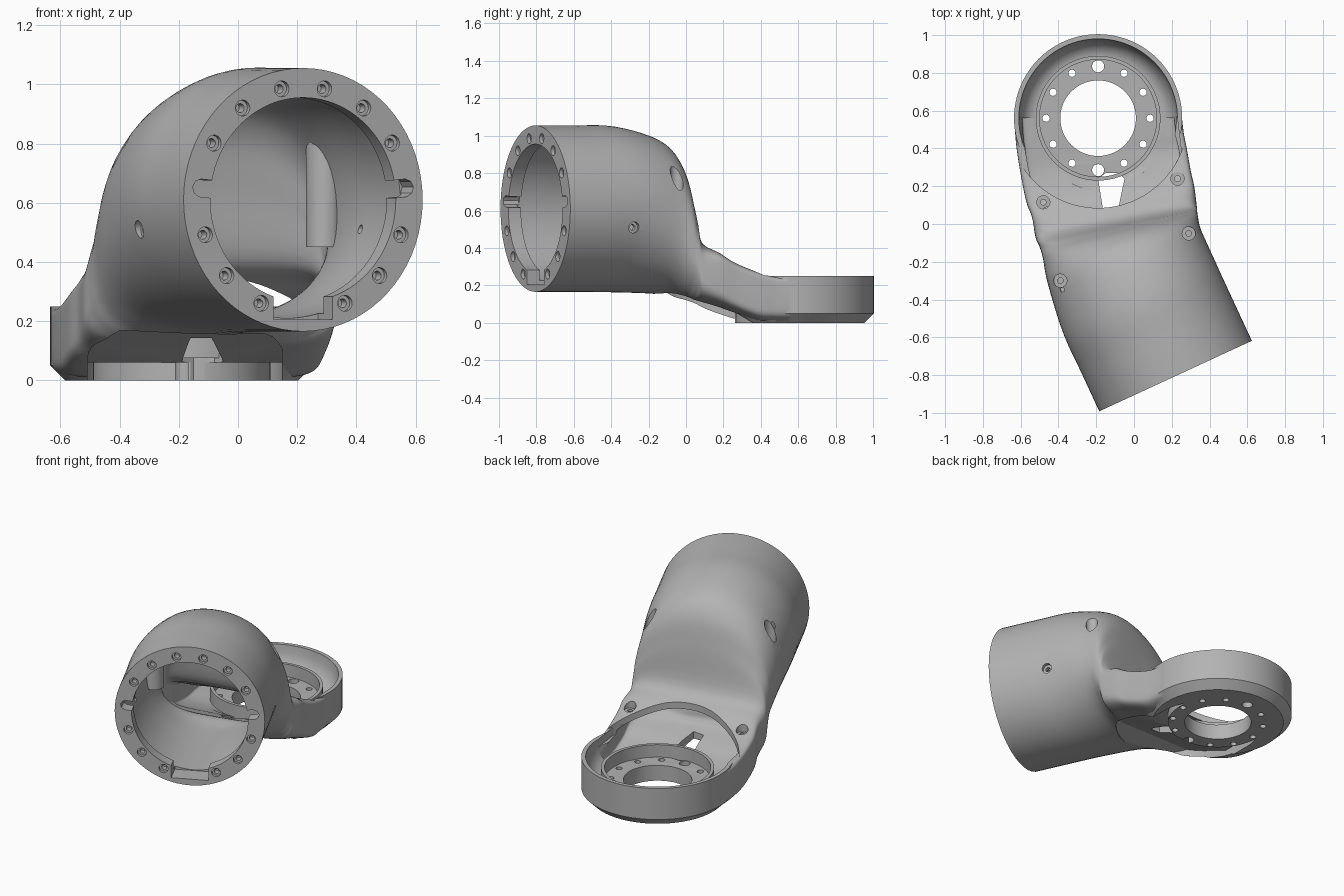
import bpy, bmesh, math
from math import sin, cos, pi, radians
from mathutils import Matrix, Vector

if "Cube" in bpy.data.objects:
    bpy.data.objects.remove(bpy.data.objects["Cube"])

grey = bpy.data.materials.new("cast_metal_grey")
grey.use_nodes = True
grey.diffuse_color = (0.45, 0.45, 0.45, 1)
grey.node_tree.nodes["Principled BSDF"].inputs["Base Color"].default_value = (0.45, 0.45, 0.45, 1)


def skin(name, rings, closed=False):
    """Join rings of points into a solid; closed also joins last to first."""
    bm = bmesh.new()
    rows = [[bm.verts.new(p) for p in ring] for ring in rings]
    n = len(rows[0])
    pairs = list(zip(rows, rows[1:])) + ([(rows[-1], rows[0])] if closed else [])
    for a, b in pairs:
        for i in range(n):
            j = (i + 1) % n
            bm.faces.new((a[i], a[j], b[j], b[i]))
    if not closed:
        bm.faces.new(rows[0])
        bm.faces.new(rows[-1])
    bmesh.ops.recalc_face_normals(bm, faces=bm.faces)
    mesh = bpy.data.meshes.new(name)
    bm.to_mesh(mesh)
    bm.free()
    mesh.materials.append(grey)
    ob = bpy.data.objects.new(name, mesh)
    bpy.context.collection.objects.link(ob)
    return ob


def lathe(name, profile, matrix=Matrix(), seg=96, closed=False):
    rings = [[matrix @ Vector((r * cos(2 * pi * i / seg), r * sin(2 * pi * i / seg), z))
              for i in range(seg)] for r, z in profile]
    return skin(name, rings, closed)


def prism(name, outline, low, high, matrix=Matrix()):
    return skin(name, [[matrix @ Vector((x, y, z)) for x, y in outline] for z in (low, high)])


def rect(x0, x1, y0, y1):
    return [(x0, y0), (x1, y0), (x1, y1), (x0, y1)]


def boolean(target, tool, op="DIFFERENCE"):
    """Apply a boolean and delete the tool."""
    mod = target.modifiers.new("cut", "BOOLEAN")
    mod.object, mod.operation, mod.solver = tool, op, "EXACT"
    bpy.context.view_layer.objects.active = target
    bpy.ops.object.modifier_apply(modifier=mod.name)
    bpy.data.objects.remove(tool)


# Stations: x, y, turn, half width, bottom, top, widest height, upper and lower squareness, cavity floor
TURN = 24.8
stations = [
    (0.22, -0.805, TURN, .445, .165, 1.055, .61, 2, 2, .21),
    (0.125, -0.60, TURN, .445, .165, 1.055, .61, 2, 2, .21),
    (0.031, -0.396, TURN, .445, .163, 1.05, .61, 2, 2, .21),
    (-0.05, -0.175, 19, .43, .155, .985, .53, 2.1, 2.2, .215),
    (-0.072, -0.07, 15, .425, .135, .88, .45, 2.1, 2.8, .23),
    (-0.083, -0.025, 13, .428, .125, .70, .36, 2.3, 3.6, .22),
    (-0.095, 0.015, 11, .435, .115, .455, .28, 4, 4.5, .20),
    (-0.11, 0.115, 11, .437, .085, .375, .22, 8, 5, .165),
    (-0.135, 0.20, 10.5, .443, .055, .32, .17, 11, 6, .13),
    (-0.16, 0.33, 8, .445, .012, .272, .13, 14, 6, .10),
    (-0.18, 0.45, 3.5, .445, .003, .25, .13, 14, 6, .10),
    (-0.19, 0.56, 0, .444, .003, .248, .13, 14, 6, .10),
]


def smooth_path(pts, steps=5):
    out = []
    for k in range(len(pts) - 1):
        a, b, c, d = (pts[min(max(k + o, 0), len(pts) - 1)] for o in (-1, 0, 1, 2))
        for s in range(steps):
            t = s / steps
            out.append(tuple(q + .5 * t * (r - p + t * (2 * p - 5 * q + 4 * r - u + t * (3 * (q - r) + u - p)))
                             for p, q, r, u in zip(a, b, c, d)))
    return out + [pts[-1]]


def section(st, inset=0, seg=72):
    x, y, turn, w, low, high, mid, n_up, n_low, floor = st
    if inset:
        w, high, low = w - inset, high - inset, floor
    ring = []
    for i in range(seg):
        c, s = cos(2 * pi * i / seg), sin(2 * pi * i / seg)
        n = n_up if s >= 0 else n_low
        u = w * math.copysign(abs(c) ** (2 / n), c)
        v = math.copysign(abs(s) ** (2 / n), s) * ((high - mid) if s >= 0 else (mid - low))
        ring.append((x + u * cos(radians(turn)), y + u * sin(radians(turn)), mid + v))
    return ring


path = smooth_path(stations)
shell = [section(s) for s in path]
RING = Matrix.Translation((-.19, .56, 0))
axis_x = Vector((cos(radians(TURN)), sin(radians(TURN)), 0))
axis_out = axis_x.cross(Vector((0, 0, 1)))
TUBE = Matrix((axis_x, (0, 0, 1), axis_out)).transposed().to_4x4()
TUBE.translation = (.22, -.805, .61)

# Outer casting: swept tube and elbow joined to the round cup
body = skin("arm_link_housing", shell)
boolean(body, lathe("cup", [(.395, 0), (.445, .05), (.445, .25)], RING), "UNION")

# Hollow inside, round mouth and open cup
boolean(body, skin("cavity", [section(s, .042) for s in path[2:]]))
boolean(body, lathe("mouth", [(.345, -.2), (.345, .1)], TUBE))
boolean(body, lathe("cover_trim", [(.475, .252), (.475, 1.2)], RING))
opening = lathe("opening", [(.4745, .2), (.4745, 1.2)], RING)
walls = [(-.608, .57), (-.56, .3), (-.5, .05), (.3, .05), (.255, .35), (.228, .57)]
boolean(opening, prism("walls", walls, .15, 1.3), "INTERSECT")
boolean(body, opening)
boolean(body, lathe("cup_bowl", [(.335, .1), (.37, .115), (.4, .15), (.415, .2), (.42, .25), (.42, 1.2)], RING))

# Recess under the elbow, leaving the round flange standing
side = [(-.22, -.1), (-.22, .15), (-.05, .18), (.1, .125), (.25, .06), (.62, .06), (.62, -.1)]
SIDE = Matrix(((0, 0, 1, 0), (1, 0, 0, 0), (0, 1, 0, 0), (0, 0, 0, 1)))
recess = prism("recess", side, -.6, .3, SIDE)
rounded = [(-.18 + .33 * cos(a), (.45 if sin(a) > 0 else .13) + .33 * sin(a))
           for a in (2 * pi * (i + .5) / 48 for i in range(48))]
boolean(recess, prism("recess_outline", rounded, -.2, .4), "INTERSECT")
boolean(recess, lathe("flange_keep", [(.3, -.3), (.3, .5)], RING))
boolean(body, recess)
boolean(body, prism("cable_slot", [(-.15, .27), (-.19, .24), (-.16, .05), (-.09, .05), (-.05, .24), (-.08, .27)],
                    -.1, .27))

# Bearing seat: raised lip, flange bore and bolt circle
boolean(body, lathe("bearing_lip", [(.31, .075), (.33, .075), (.33, .18), (.31, .18)], RING, closed=True), "UNION")
boolean(body, lathe("flange_bore", [(.2, -.1), (.2, .3)], RING))
for k in range(12):
    a = k * pi / 6
    r = .032 if k in (3, 9) else .019
    spot = RING @ Matrix.Translation((.275 * cos(a), .275 * sin(a), 0))
    boolean(body, lathe("bolt_hole", [(r, -.1), (r, .3)], spot, 20))

# Mouth flange: counterbored holes, two side keyways and a bottom notch
for k in range(1, 15):
    turn = Matrix.Rotation(radians(24 * k - 90), 4, "Z")
    if k in (4, 11):
        key = [(.3, -.03), (.385, -.03), (.405, -.02), (.413, 0), (.405, .02), (.385, .03), (.3, .03)]
        boolean(body, prism("keyway", key, -.09, .05, TUBE @ turn))
    else:
        spot = TUBE @ turn @ Matrix.Translation((.383, 0, 0))
        boolean(body, lathe("screw_hole", [(.015, -.06), (.015, -.02), (.027, -.02), (.027, .05)], spot, 20))
boolean(body, prism("bottom_notch", rect(-.11, .11, -.405, -.3), -.12, .05, TUBE))

# Side screw holes through the tube wall
for sign in (1, -1):
    spot = TUBE @ Matrix.Translation((0, -.1, -.38)) @ Matrix.Rotation(sign * pi / 2, 4, "Y")
    boolean(body, lathe("side_hole", [(.015, .36), (.015, .415), (.03, .415), (.03, .6)], spot, 20))

# Vertical screw pockets on the shoulders, with posts inside the shell, and on the cover
for x, y, z in ((-.39, -.30, .7), (.29, -.05, .7), (-.48, .115, .3), (.23, .24, .31)):
    spot = Matrix.Translation((x, y, z))
    if z > .5:
        post = lathe("screw_post", [(.06, -.25), (.06, .25)], spot, 32)
        boolean(post, skin("post_limit", shell), "INTERSECT")
        boolean(body, post, "UNION")
    boolean(body, lathe("screw_pocket", [(.015, -.1), (.015, 0), (.035, 0), (.035, .4)], spot, 20))

# Smooth shading with crisp machined edges
bpy.ops.object.select_all(action="DESELECT")
body.select_set(True)
bpy.context.view_layer.objects.active = body
bpy.ops.object.shade_smooth_by_angle(angle=radians(30))
